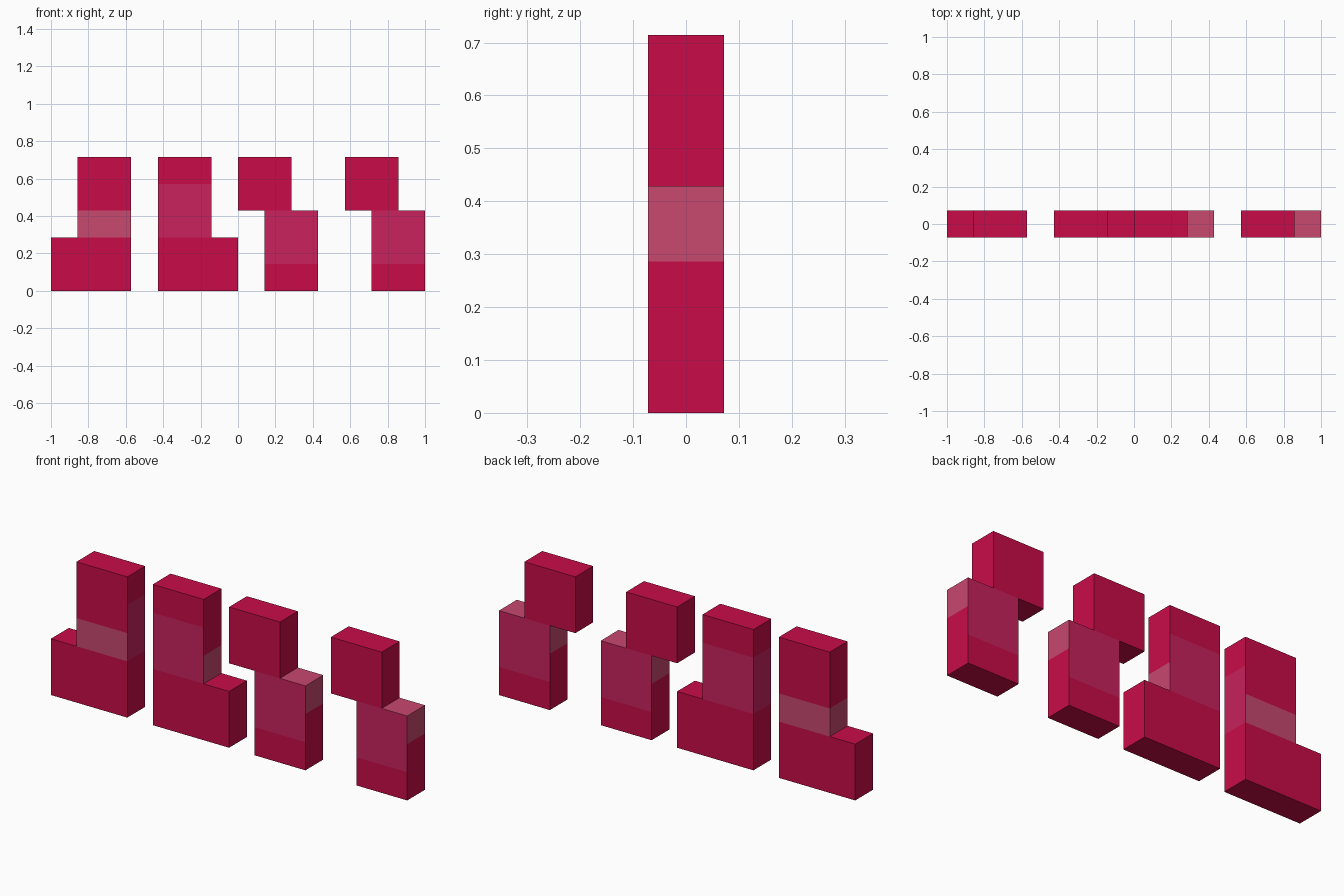
import bpy
import bmesh
from mathutils import Vector

if "Cube" in bpy.data.objects:
    bpy.data.objects.remove(bpy.data.objects["Cube"])

U = 1 / 7        # grid unit: the row is 14 units long, 5 high, 1 deep


def material(name, rgb):
    m = bpy.data.materials.new(name)
    m.diffuse_color = (*rgb, 1)
    m.use_nodes = True
    m.node_tree.nodes["Principled BSDF"].inputs["Base Color"].default_value = m.diffuse_color
    return m


MATS = [material("crimson", (0.578, 0.0037, 0.065)),
        material("soft_crimson", (0.578, 0.0160, 0.107)),
        material("dusty_pink", (0.578, 0.0648, 0.162))]
CRIMSON, SOFT, PINK = range(3)


def rect(x0, x1, z0, z1):
    return {(x, z) for x in range(x0, x1) for z in range(z0, z1)}


def build(name, cells, x_start, paint):
    """Skin a set of unit cells, colouring faces by direction and height."""
    bm = bmesh.new()
    for x, z in sorted(cells):
        centre = Vector((x_start + x + 0.5, 0, z + 0.5))
        for d in ((1, 0, 0), (-1, 0, 0), (0, 1, 0), (0, -1, 0), (0, 0, 1), (0, 0, -1)):
            if d[1] == 0 and (x + d[0], z + d[2]) in cells:
                continue
            n = Vector(d)
            a = Vector((d[2], d[0], d[1]))
            b = n.cross(a)
            corners = [centre + (n + a * s + b * t) / 2
                       for s, t in ((-1, -1), (1, -1), (1, 1), (-1, 1))]
            face = bm.faces.new([bm.verts.new(c * U) for c in corners])
            face.material_index = paint(d, z)
    bmesh.ops.remove_doubles(bm, verts=bm.verts, dist=1e-4)
    # merge flat cells of one colour into clean faces
    bmesh.ops.dissolve_limit(bm, angle_limit=0.01, verts=bm.verts, edges=bm.edges,
                             delimit={'MATERIAL'})
    mesh = bpy.data.meshes.new(name)
    bm.to_mesh(mesh)
    bm.free()
    for m in MATS:
        mesh.materials.append(m)
    bpy.context.collection.objects.link(bpy.data.objects.new(name, mesh))


# Colour rules
def paint_left_foot(d, z):
    if d[0] == 1:
        return SOFT if z in (2, 3) else CRIMSON
    return PINK if z == 2 and d[2] == 0 else CRIMSON


def paint_right_foot(d, z):
    if d[0] == 1:
        return PINK if z == 2 else CRIMSON
    return SOFT if z in (2, 3) and d[2] == 0 else CRIMSON


def paint_offset(d, z):
    if d[1]:
        return SOFT if z in (1, 2) else CRIMSON
    return PINK if z == 2 and d[2] >= 0 else CRIMSON


# Two footed columns, then two matching offset stacks
build("column_with_left_foot", rect(0, 3, 0, 2) | rect(1, 3, 2, 5), -7, paint_left_foot)
build("column_with_right_foot", rect(0, 3, 0, 2) | rect(0, 2, 2, 5), -3, paint_right_foot)
for name, x in (("inner_offset_stack", 0), ("outer_offset_stack", 4)):
    build(name, rect(1, 3, 0, 3) | rect(0, 2, 3, 5), x, paint_offset)
